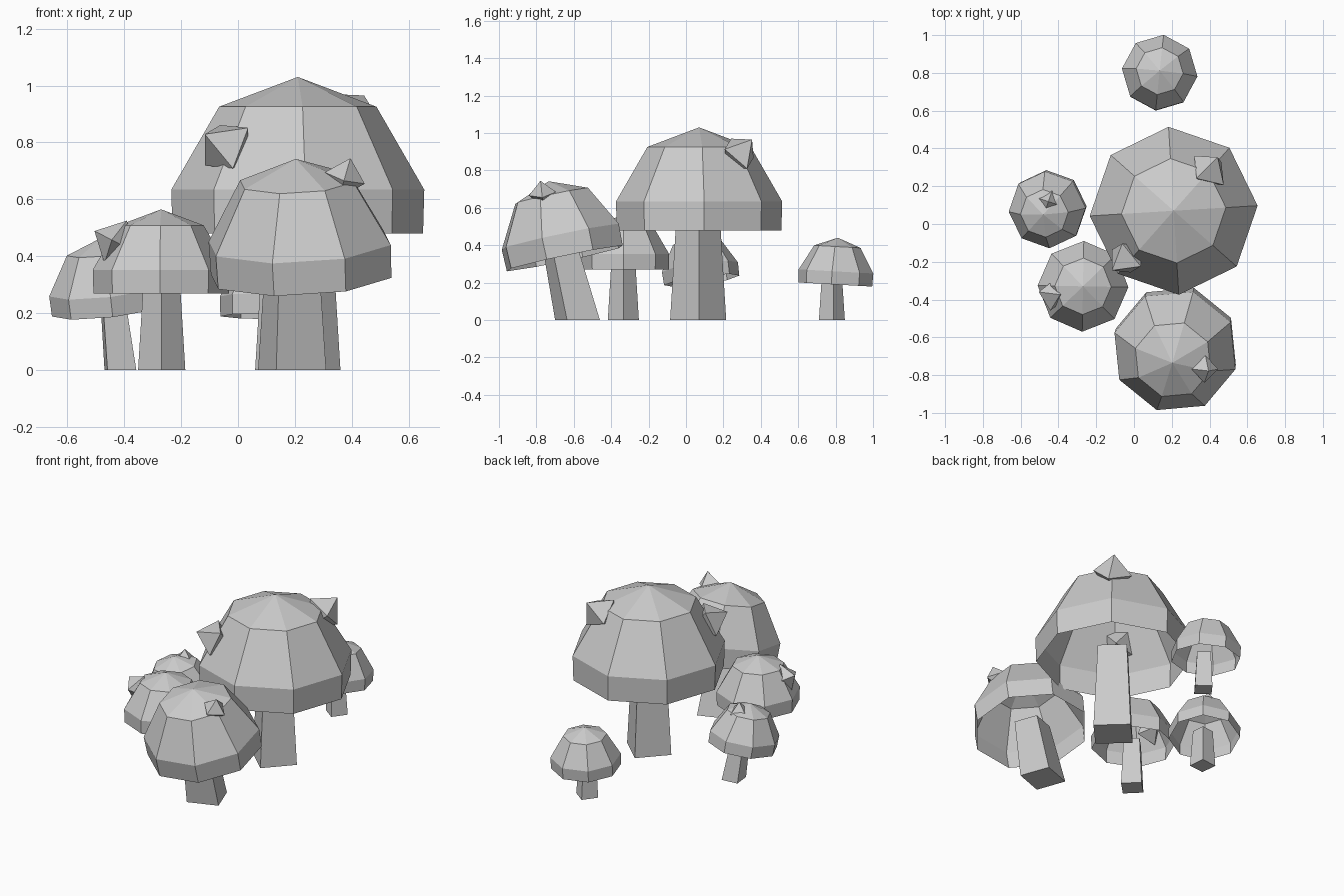
import bpy
import bmesh
import math
from mathutils import Vector, Matrix

if "Cube" in bpy.data.objects:
    bpy.data.objects.remove(bpy.data.objects["Cube"], do_unlink=True)

grey = bpy.data.materials.new("plain_grey")
grey.use_nodes = True
colour = (0.6, 0.6, 0.6, 1)
grey.diffuse_color = colour
grey.node_tree.nodes["Principled BSDF"].inputs["Base Color"].default_value = colour


def finish(bm, name):
    bmesh.ops.recalc_face_normals(bm, faces=bm.faces)
    mesh = bpy.data.meshes.new(name)
    bm.to_mesh(mesh)
    bm.free()
    mesh.materials.append(grey)
    bpy.context.collection.objects.link(bpy.data.objects.new(name, mesh))


def ring(bm, centre, radius, sides, phase, turn=Matrix.Identity(3)):
    verts = []
    for i in range(sides):
        a = math.radians(phase) + math.tau * i / sides
        offset = Vector((math.cos(a), math.sin(a), 0)) * radius
        verts.append(bm.verts.new(Vector(centre) + turn @ offset))
    return verts


def bridge(bm, low, high):
    for i in range(len(low)):
        j = (i + 1) % len(low)
        bm.faces.new((low[i], low[j], high[j], high[i]))


def make_cap(name, rim, apex, radius, phase):
    """Open eight-sided dome: upright band, sloping side, shallow roof."""
    bm = bmesh.new()
    rim, apex = Vector(rim), Vector(apex)
    axis = apex - rim
    turn = Vector((0, 0, 1)).rotation_difference(axis).to_matrix()
    profile = [(0, 0.995), (0.28, 1.005), (0.81, 0.625)]
    rings = [ring(bm, rim + axis * h, radius * r, 8, phase, turn) for h, r in profile]
    for low, high in zip(rings, rings[1:]):
        bridge(bm, low, high)
    tip = bm.verts.new(apex)
    for i in range(8):
        bm.faces.new((rings[-1][i], rings[-1][(i + 1) % 8], tip))
    finish(bm, name)


def make_stem(name, foot, top, radius, phase):
    """Four-sided tapering stalk."""
    bm = bmesh.new()
    low = ring(bm, foot, radius, 4, phase)
    high = ring(bm, top, radius * 0.78, 4, phase)
    bridge(bm, low, high)
    bm.faces.new(low[::-1])
    bm.faces.new(high)
    finish(bm, name)


def make_spot(name, centre, radius, first, second):
    """Octahedral lump half sunk into a cap, aligned to two directions."""
    bm = bmesh.new()
    x = Vector(first).normalized()
    y = Vector(second)
    y = (y - x * y.dot(x)).normalized()
    z = x.cross(y)
    c = Vector(centre)
    mid = [bm.verts.new(c + d * radius) for d in (x, y, -x, -y)]
    for pole in (z, -z):
        p = bm.verts.new(c + pole * radius)
        for i in range(4):
            bm.faces.new((mid[i], mid[(i + 1) % 4], p))
    finish(bm, name)


# Caps: rim centre, apex, radius, rotation
make_cap("large_cap", (0.21, 0.07, 0.48), (0.21, 0.07, 1.03), 0.443, 3.5)
make_cap("front_cap", (0.222, -0.648, 0.33), (0.203, -0.735, 0.742), 0.333, -17)
make_cap("middle_cap", (-0.27, -0.33, 0.27), (-0.27, -0.33, 0.565), 0.239, -1)
make_cap("side_cap", (-0.452, 0.084, 0.212), (-0.48, 0.05, 0.465), 0.204, 3)
make_cap("back_cap", (0.136, 0.798, 0.19), (0.136, 0.812, 0.44), 0.2, -6)

# Stems: foot, top, radius, rotation
make_stem("large_stem", (0.21, 0.065, 0), (0.21, 0.065, 0.54), 0.15, 2)
make_stem("front_stem", (0.19, -0.58, 0), (0.19, -0.675, 0.4), 0.132, -25)
make_stem("middle_stem", (-0.268, -0.335, 0), (-0.268, -0.335, 0.3), 0.083, 0)
make_stem("side_stem", (-0.413, 0.115, 0), (-0.44, 0.085, 0.25), 0.072, 51)
make_stem("back_stem", (0.14, 0.78, 0), (0.137, 0.78, 0.23), 0.07, 8)

# Spots on the caps
make_spot("large_spot_back", (0.397, 0.284, 0.89), 0.112, (0.04, 0.06, 0.065), (0.073, -0.085, 0.015))
make_spot("large_spot_front", (-0.04, -0.18, 0.785), 0.11, (-0.07, -0.06, 0.04), (0.068, -0.045, 0.065))
make_spot("front_spot", (0.375, -0.768, 0.675), 0.073, (0.02, -0.01, 0.07), (-0.065, 0, 0.02))
make_spot("middle_spot", (-0.43, -0.375, 0.45), 0.085, (-0.073, 0.015, 0.038), (0.046, 0, 0.076))
make_spot("side_spot", (-0.453, 0.118, 0.43), 0.062, (0, 0.02, 1), (-0.06, 0.02, 0))
